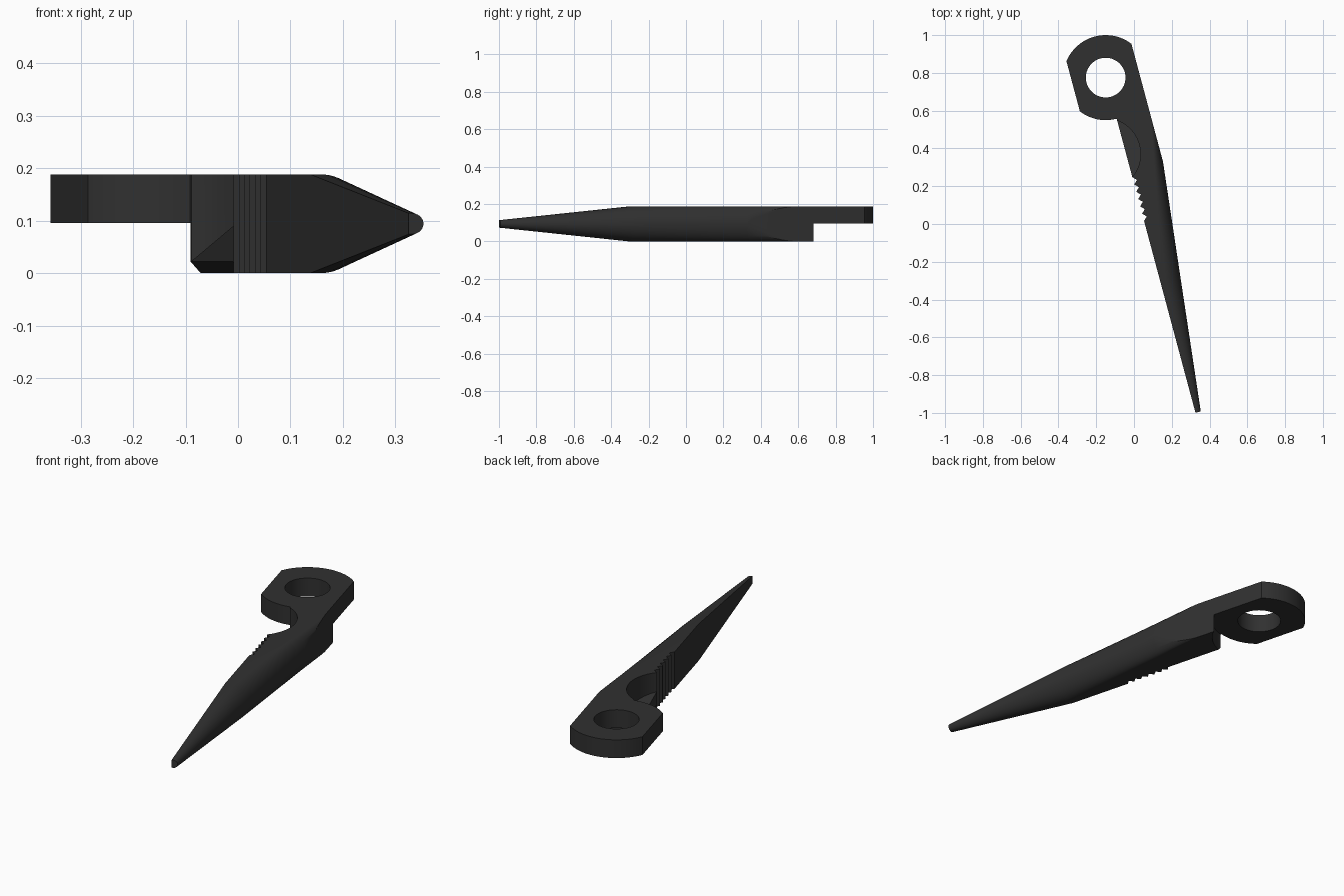
import bpy, bmesh
from math import sin, cos, pi, radians, acos

if "Cube" in bpy.data.objects:
    bpy.data.objects.remove(bpy.data.objects["Cube"])

TILT = radians(15)
PIVOT = (-0.15, 0.775)      # centre of the hole
H = 0.188                   # full thickness
MID = 0.095                 # lap-joint height
HALF_W = 0.178              # flats either side of the pivot


def place(u, v, z):
    """u runs across the tool, v along it from pivot to tip."""
    return (PIVOT[0] + u * cos(TILT) + v * sin(TILT),
            PIVOT[1] + u * sin(TILT) - v * cos(TILT), z)


def loft(name, rings):
    """Skin a closed solid through rings of (u, v, z) points."""
    bm = bmesh.new()
    rows = [[bm.verts.new(place(*p)) for p in r] for r in rings]
    n = len(rows[0])
    for a, b in zip(rows, rows[1:]):
        for i in range(n):
            j = (i + 1) % n
            bm.faces.new((a[i], a[j], b[j], b[i]))
    bm.faces.new(rows[0])
    bm.faces.new(rows[-1])
    bmesh.ops.recalc_face_normals(bm, faces=bm.faces)
    me = bpy.data.meshes.new(name)
    bm.to_mesh(me)
    bm.free()
    ob = bpy.data.objects.new(name, me)
    bpy.context.collection.objects.link(ob)
    return ob


def prism(name, outline, z0, z1):
    low = z0 if callable(z0) else (lambda v: z0)
    return loft(name, [[(u, v, low(v)) for u, v in outline],
                       [(u, v, z1) for u, v in outline]])


def arc(cu, cv, r, a0, a1, n):
    return [(cu + r * cos(a0 + (a1 - a0) * i / n),
             cv + r * sin(a0 + (a1 - a0) * i / n)) for i in range(n + 1)]


def circle(cu, cv, r, n=64):
    return arc(cu, cv, r, 0, 2 * pi, n)[:-1]


def combine(target, tool, op='DIFFERENCE'):
    m = target.modifiers.new(op.lower(), 'BOOLEAN')
    m.operation, m.solver, m.object = op, 'EXACT', tool
    bpy.context.view_layer.objects.active = target
    bpy.ops.object.modifier_apply(modifier=m.name)
    bpy.data.objects.remove(tool, do_unlink=True)


# Tapered blade: flat inner face, half-elliptical outer edge
def section(v, flat, apex, half):
    c = H / 2
    pts = [(0, v, c - half)]
    for i in range(25):
        t = -pi / 2 + pi * i / 24
        pts.append((flat + (apex - flat) * cos(t), v, c + half * sin(t)))
    return pts + [(0, v, c + half)]


blade = loft("tool_half", [section(0.12, 0.1977, 0.2216, 0.094),
                           section(0.23, 0.178, 0.209, 0.094),
                           section(0.508, 0.128, 0.178, 0.094),
                           section(1.113, 0.022, 0.110, 0.094),
                           section(1.837, 0.006, 0.029, 0.02)])

# Flat along the outer edge
combine(blade, prism("outer_flat_cutter",
                     [(HALF_W, 0), (0.4, 0), (0.4, 0.8), (HALF_W, 0.8)], -0.1, 0.3))
# Clearance for the opposite head, lower half
combine(blade, prism("lap_cutter", circle(0, 0, 0.23, 96), -0.1, MID))
# Scooped pocket with a sloping floor
combine(blade, prism("pocket_cutter", circle(-0.11, 0.39, 0.19),
                     lambda v: 0.022 + (v - 0.233) * 0.217, 0.3))
# Chamfer under the pocket lip
combine(blade, loft("chamfer_cutter",
                    [[(-0.02, v, -0.022), (0.04, v, -0.022), (-0.02, v, 0.044)]
                     for v in (0.1, 0.546)]))
# Gripping teeth
for i in range(6):
    v = 0.546 + 0.04 * i
    combine(blade, prism("tooth_cutter", [(-0.02, v), (0, v), (0.02, v + 0.02),
                                          (0, v + 0.0398), (-0.02, v + 0.0398)], -0.1, 0.3))

# Pivot head with flats and hole
a = acos(HALF_W / 0.225)
head = prism("pivot_head", arc(0, 0, 0.225, a, pi - a, 24)
             + arc(0, 0, 0.225, pi + a, 2 * pi - a, 24), MID, H)
combine(head, prism("hole_cutter", circle(0, 0, 0.105), 0, 0.3))
combine(blade, head, 'UNION')

# Dark finish and smooth curves
mat = bpy.data.materials.new("dark_metal")
mat.diffuse_color = (0.03, 0.03, 0.03, 1)
mat.use_nodes = True
mat.node_tree.nodes["Principled BSDF"].inputs["Base Color"].default_value = mat.diffuse_color
blade.data.materials.clear()
blade.data.materials.append(mat)
bpy.ops.object.select_all(action='DESELECT')
blade.select_set(True)
bpy.context.view_layer.objects.active = blade
bpy.ops.object.shade_smooth_by_angle(angle=radians(25))
